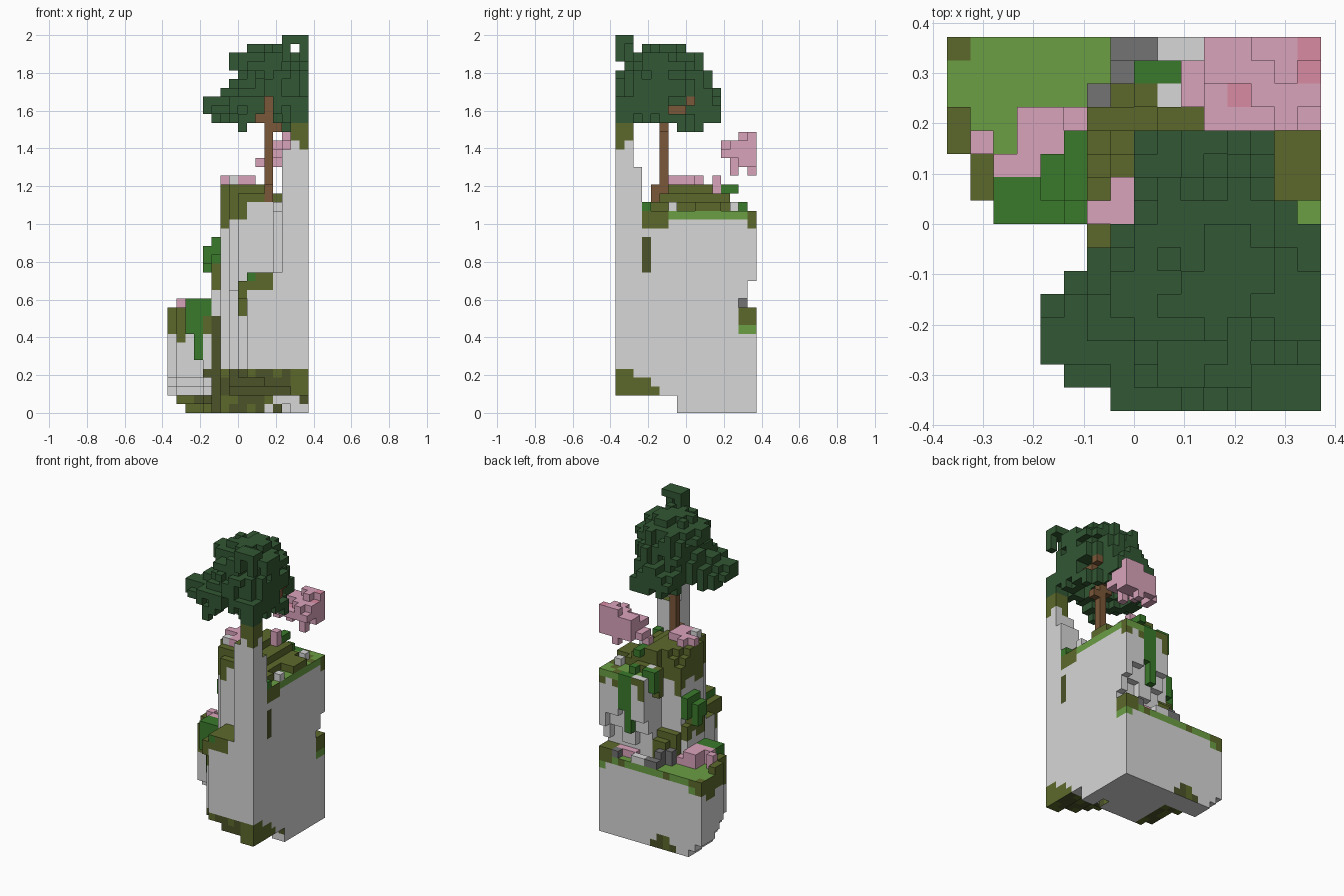
import bpy, bmesh, random
from mathutils import Vector

cube = bpy.data.objects.get("Cube")
if cube:
    bpy.data.objects.remove(cube)

V = 2 / 43                      # edge of one block
rng = random.Random(4)


def linear(h):
    c = [int(h[n:n + 2], 16) / 255 for n in (0, 2, 4)]
    return [x / 12.92 if x <= .04045 else ((x + .055) / 1.055) ** 2.4 for x in c] + [1]


COLOURS = dict(stone="D7D7D7", dark_stone="737373", moss="5C692B", dark_moss="4C5329",
               grass="6B9F44", vine="3A7A2B", leaf="325733", blossom="DAA4BB",
               deep_blossom="DA8BA3", bark="7A5738")
MATS = {}
for label, code in COLOURS.items():
    m = bpy.data.materials.new(label)
    m.use_nodes = True
    m.diffuse_color = linear(code)
    m.node_tree.nodes["Principled BSDF"].inputs["Base Color"].default_value = linear(code)
    MATS[label] = m
NAMES = list(MATS)
AXES = [Vector(a) for a in ((1, 0, 0), (-1, 0, 0), (0, 1, 0), (0, -1, 0), (0, 0, 1), (0, 0, -1))]


def box(i, j, k):
    """Cells of a block, each argument a half-open (start, end) range."""
    return {(a, b, c) for a in range(*i) for b in range(*j) for c in range(*k)}


def blocks(name, cells, paint):
    """Mesh of the exposed faces of the cells; paint is a colour or a rule."""
    bm, corners = bmesh.new(), {}

    def vert(p):
        key = tuple(round(x) for x in p)
        if key not in corners:
            corners[key] = bm.verts.new(((key[0] - 8) * V, (key[1] - 8) * V, key[2] * V))
        return corners[key]

    for cell in sorted(cells):
        for n in AXES:
            if tuple(int(a + b) for a, b in zip(cell, n)) in cells:
                continue
            u = Vector((abs(n.y) + abs(n.z), abs(n.x), 0))
            w = n.cross(u)
            mid = Vector(cell) + Vector((.5, .5, .5)) + n / 2
            f = bm.faces.new([vert(mid + (u * a + w * b) / 2)
                              for a, b in ((-1, -1), (1, -1), (1, 1), (-1, 1))])
            label = paint if isinstance(paint, str) else paint(*cell, n)
            f.material_index = NAMES.index(label)
    me = bpy.data.meshes.new(name)
    bm.to_mesh(me)
    bm.free()
    for m in MATS.values():
        me.materials.append(m)
    ob = bpy.data.objects.new(name, me)
    bpy.context.collection.objects.link(ob)


def drip(a):
    return (a * a * 7 + a * 3) % 4


# Cliff limits: front row, back row, top and bottom of each column
def front(i, k):
    if i >= 13:
        return 0
    if i >= 8:
        return (0 if i > 8 or k > 12 else 1) if k < 16 - (i == 8) else 4 - 2 * (i == 12)
    if i >= 6:
        return (3 if k < 14 else 5) if i == 7 else 7
    return (11, 9, 9, 9, 8, 8)[i] + (max(0, 4 - k) if i < 5 else 0)


def back(i, k):
    if k < 11:
        return 16
    if i < 9:
        return 12
    if i in (11, 12) and k > 14:
        return 15
    lip = 15 + drip(i)
    return 16 if k >= lip else 15 if k >= lip - 2 else 14


def top(i, j):
    if i < 6:
        return 11
    mound = 26 - (i > 10) - max(0, i - 12) - max(0, j - 12) * 3 - max(0, 6 - j) // 2
    return max(23, mound - (i == 6 and j > 9) - (i < 8 and j > 10))


def bottom(i, j):
    if j < 7:
        return 2 + (i < 14 and j < 5) + (i < 11 and j < 3)
    return (2, 1)[i] if i < 2 else int(i > 10 and j < 9 and i % 3 == 1)


cliff = {(i, j, k) for i, j, k in box((0, 16), (0, 16), (0, 27))
         if front(i, k) <= j < back(i, k) and bottom(i, j) <= k < top(i, j)}


def cliff_paint(i, j, k, n):
    if n.z > 0:
        if k > 20:
            if j == 15 and i < 11:
                return "stone"
            return "moss" if top(i, j) > 23 or (i + j) % 7 == 0 else "grass"
        return "grass" if k == 10 and (i > 0 or j in (13, 14)) else "moss"
    shade = "moss" if (i * i * 3 + k * 5 + i * k + j) % 5 < 2 else "dark_moss"
    if n.z < 0:
        return shade if k < 5 and (j < 5 or (i < 7 and j < 13)) else "stone"
    if k >= 23:
        return "stone" if n.y < 0 and i > 8 and k == 23 else "moss"
    if n.x > 0 and i == 15:                          # right-hand wall
        if j == 3 and 16 <= k < 20:
            return "dark_moss"
        if k < 5 - j // 2 and j < 5:
            return "moss"
        if k == 22 and j > 2:
            return "moss" if j < 6 or j == 15 else "grass"
        if k == 21 and j in (3, 4, 5, 15):
            return "moss"
        if k in (9, 10) and j > 13:
            return "moss" if k == 10 else "grass"
    elif n.y > 0:                                     # back walls
        if 3 < i < 8 and k < 2 and (k == 0 or 4 < i < 7):
            return shade
        if k == 10:
            return "moss" if i in (0, 1, 5, 12, 14, 15) else "grass"
        if k == 9 and i in (0, 1, 15):
            return "moss" if i == 0 else "grass"
        if k >= 22 - (drip(i) if i < 10 else i % 2):
            return "moss" if i < 11 or k < 22 else "grass"
    else:                                             # front and left walls
        if k < 2 and (j < 9 or n.y < 0):
            return shade if i < 11 or (i + k) % 4 == 0 else "stone"
        if j < 9 and k < 5 - (i < 2):
            return "moss" if i > 13 or (k == 4 and i % 3 == 0) else "dark_moss"
        if i == 5 and 2 <= k < 11 and j < 9:
            return "dark_moss"
        if i < 6 and 9 - drip(i + j) // 2 <= k < 11:
            return "moss"
        if 8 <= i < 12 and j < 4 and 14 - 3 * (i == 8) <= k < 16:
            return "vine" if i == 9 and k == 15 else "moss"
        if i < 9 and k >= 22 - drip(i + j) // 2:
            return "moss"
    return "stone"


blocks("cliff", cliff, cliff_paint)

# Tall corner pillar with a mossy cap
pillar = box((14, 16), (0, 2), (23, 33)) | box((13, 16), (0, 3), (23, 28)) | box((13, 14), (0, 2), (28, 30))
blocks("pillar", pillar, lambda i, j, k, n: "moss" if k >= 31 - (i + j) % 2 or (n.z > 0) else "stone")

# Mossy ridge stepping down the side of the cliff to the back ledge
ridge = {(i, j, k) for i, j, k in box((5, 11), (8, 14), (11, 18))
         if k < min(17, 27 - j) - max(0, i - 9) and (i > 5 or j < 12) and (i > 6 or j < 13)}
blocks("ridge", ridge, lambda i, j, k, n:
       "moss" if n.z > 0 or k >= min(17, 27 - j) - 2 - drip(i + j) // 2 else "stone")

# Mossy lumps on the ledge and plateau
lumps = (box((0, 1), (11, 13), (11, 12)) | box((1, 2), (9, 11), (11, 12))
         | box((14, 16), (14, 16), (11, 12)) | box((14, 16), (9, 12), (23, 24)) | box((14, 15), (4, 6), (23, 24))
         | box((8, 9), (13, 14), (20, 24)) | box((10, 12), (13, 14), (23, 24)))
blocks("moss_lumps", lumps, "moss")

# Loose rocks
rocks = (box((7, 9), (15, 16), (11, 12)) | box((7, 8), (14, 15), (11, 13))
         | box((6, 7), (13, 14), (11, 13)) | box((13, 14), (15, 16), (11, 12)))
blocks("dark_rocks", rocks, "dark_stone")
pale = (box((9, 11), (15, 16), (11, 12)) | box((9, 10), (13, 14), (23, 24)) | box((14, 15), (13, 14), (23, 24))
        | box((7, 8), (6, 7), (26, 27)) | box((15, 16), (6, 7), (23, 24)))
blocks("pale_rocks", pale, "stone")

# Hanging vines and leafy bushes
vines = (box((11, 12), (15, 16), (15, 23)) | box((12, 13), (15, 16), (18, 23)) | box((8, 10), (14, 15), (23, 24))
         | box((8, 9), (14, 15), (21, 23)) | box((11, 12), (12, 14), (25, 26)) | box((11, 12), (14, 15), (23, 24))
         | box((15, 16), (3, 4), (23, 24)))
blocks("back_vines", vines, "vine")
bush = (box((2, 4), (8, 9), (9, 13)) | box((3, 4), (8, 9), (6, 9)) | box((2, 5), (8, 10), (11, 13))
        | box((4, 6), (9, 11), (17, 19)) | box((5, 6), (9, 12), (17, 20)) | box((4, 5), (10, 11), (16, 18))
        | box((5, 6), (8, 9), (17, 18)))
blocks("bushes", bush, "vine")

# Blossom patches on the ledge and the mound
patches = (box((3, 5), (11, 13), (11, 13)) | box((5, 6), (12, 13), (11, 12)) | box((2, 5), (10, 11), (11, 13))
           | box((1, 2), (11, 12), (11, 13)) | box((11, 14), (14, 15), (11, 12)) | box((6, 8), (8, 9), (26, 27))
           | box((7, 8), (9, 10), (26, 27)) | box((8, 10), (6, 9), (26, 27)) | box((11, 12), (11, 12), (25, 27)))
blocks("blossom_patches", patches, "blossom")

# Floating blossom cloud, ragged and fuller towards the corner
cloud = {(i, j, k) for i, j, k in sorted(box((10, 16), (12, 16), (27, 32)))
         if ((i - 14) / 3.3) ** 2 + ((j - 14.4) / 2.6) ** 2 + ((k - 29.3) / 2.6) ** 2 < rng.uniform(.4, 1.3)
         and (k < 31 or (i > 12 and j > 13))}
cloud |= box((11, 16), (12, 16), (29, 30)) | box((10, 11), (13, 15), (28, 29))
blocks("blossom_cloud", cloud, lambda i, j, k, n:
       "deep_blossom" if n.z > 0 and (i, j) in ((15, 15), (15, 14), (12, 13)) else "blossom")

# Tree trunk with roots and branches
trunk = (box((11, 12), (5, 6), (23, 36)) | box((11, 12), (4, 5), (23, 26)) | box((10, 11), (5, 6), (33, 34))
         | box((11, 15), (6, 8), (34, 35)) | box((12, 13), (5, 6), (32, 33)) | box((13, 15), (8, 9), (35, 36)))
blocks("trunk", trunk, "bark")

# Ragged dome of leaves, widest low down and hollow underneath
RADII = (3.5, 5.9, 6.7, 6.5, 5.6, 5.2, 5, 4.7, 4.1, 2.7)


def in_crown(i, j, k):
    t = min(1, (k - 32) / 6)
    x, y = i - 9.9 - 1.4 * t, j - 5.5 + .4 * t
    d = (x * x + y * y) ** .5
    if (i < 8 and j > i) or (i > 13 and j > 22 - i) or (i - j > 13 and 35 < k < 40):
        return False
    if k < 35 and d < 2.6 + (35 - k) * .6:
        return False
    if (i in (10, 11) and j < 5 and k < 34 + 2 * (i == 11)) or (i > 13 and 6 <= j <= 8 and k in (34, 35)):
        return False
    if k == 32:
        return 3 < d < 6 and rng.random() < .07
    return d < RADII[k - 32] + rng.uniform(-1.6, .6)


crown = {c for c in sorted(box((4, 16), (0, 12), (32, 42))) if in_crown(*c)}
# Corner clump, top knob and side lobes
crown |= box((14, 16), (0, 2), (33, 36)) | box((13, 15), (1, 3), (35, 39)) | box((12, 13), (0, 1), (34, 39))
crown |= box((13, 16), (0, 2), (42, 43)) | box((13, 14), (0, 2), (40, 42)) | box((15, 16), (0, 1), (40, 42))
crown |= box((4, 6), (2, 4), (34, 36)) | box((5, 8), (1, 5), (34, 35)) | box((12, 14), (9, 12), (33, 35))
crown |= box((10, 13), (10, 12), (34, 36)) | box((14, 16), (3, 8), (36, 38)) | box((14, 15), (8, 9), (36, 37))
blocks("tree_crown", crown - trunk, "leaf")
